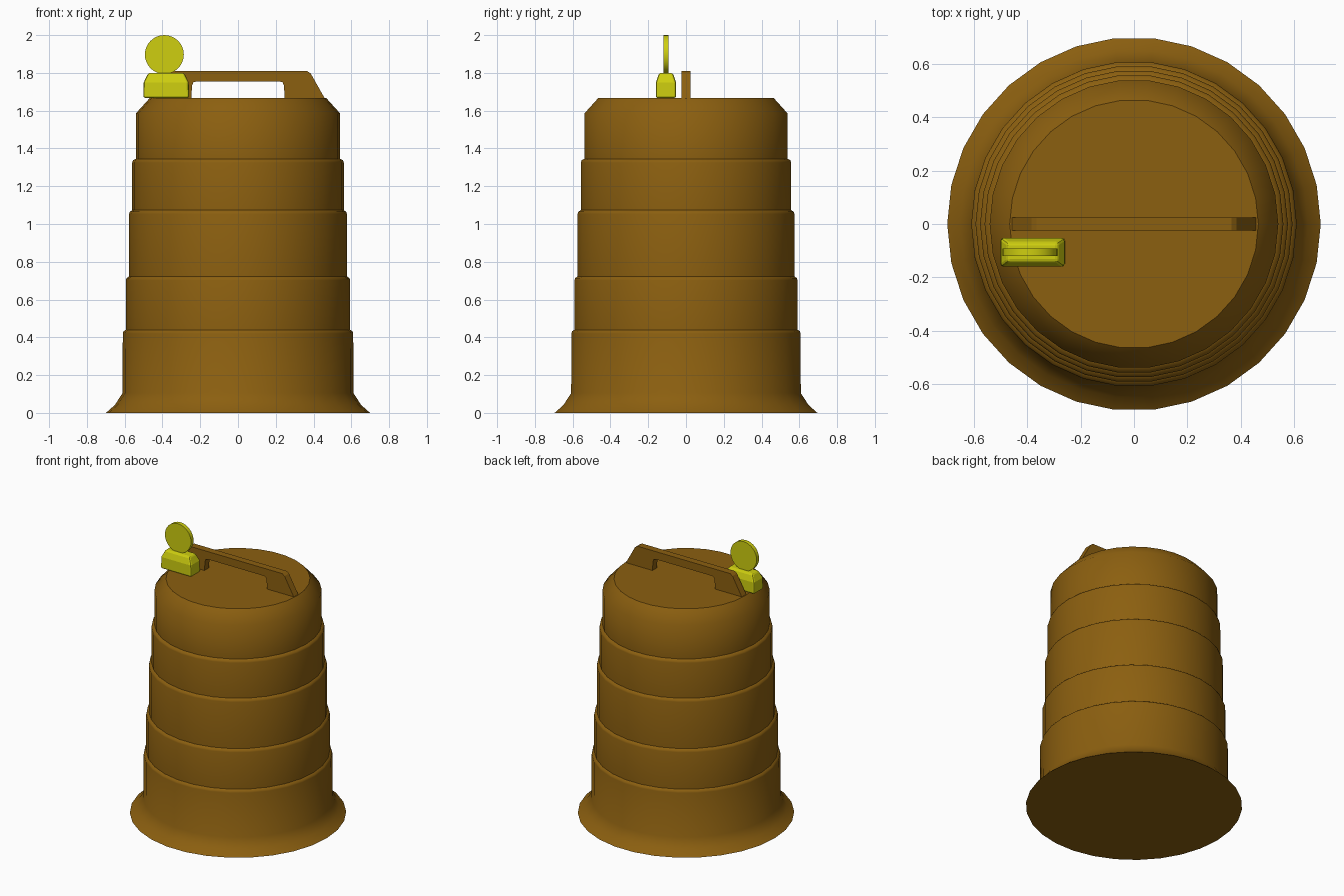
import bpy, bmesh, math
from mathutils import Matrix, Vector

if "Cube" in bpy.data.objects:
    bpy.data.objects.remove(bpy.data.objects["Cube"])


def material(name, color):
    m = bpy.data.materials.new(name)
    m.diffuse_color = color
    m.use_nodes = True
    m.node_tree.nodes["Principled BSDF"].inputs["Base Color"].default_value = m.diffuse_color
    return m


ORANGE = material("drum_orange", (0.26, 0.115, 0.005, 1))
YELLOW = material("light_yellow", (0.62, 0.62, 0.005, 1))


def finish(bm, name, mat, angle=None):
    bmesh.ops.recalc_face_normals(bm, faces=bm.faces[:])
    mesh = bpy.data.meshes.new(name)
    bm.to_mesh(mesh)
    bm.free()
    mesh.materials.append(mat)
    ob = bpy.data.objects.new(name, mesh)
    bpy.context.collection.objects.link(ob)
    if angle:
        bpy.ops.object.select_all(action='DESELECT')
        ob.select_set(True)
        bpy.context.view_layer.objects.active = ob
        bpy.ops.object.shade_smooth_by_angle(angle=math.radians(angle))
    return ob


def lathe(name, profile, sides, mat, matrix=Matrix(), angle=45):
    """Closed solid of revolution from (radius, height) points."""
    bm = bmesh.new()
    rings = []
    for r, z in profile:
        rings.append([bm.verts.new(matrix @ Vector((
            r * math.cos(2 * math.pi * i / sides),
            r * math.sin(2 * math.pi * i / sides), z))) for i in range(sides)])
    for a, b in zip(rings, rings[1:]):
        for i in range(sides):
            j = (i + 1) % sides
            bm.faces.new((a[i], a[j], b[j], b[i]))
    bm.faces.new(rings[0][::-1])
    bm.faces.new(rings[-1])
    return finish(bm, name, mat, angle)


# Drum: flared foot, five stepped tiers, chamfered shoulder
profile = [(0.70, 0), (0.69, 0.008), (0.652, 0.042), (0.611, 0.105)]
tiers = [(0.61, 0.105, 0.44), (0.594, 0.44, 0.722), (0.577, 0.722, 1.073),
         (0.56, 1.073, 1.345), (0.541, 1.345, 1.585)]
for k, (r, low, high) in enumerate(tiers):
    if k:
        profile.append((r, low))
    if k < len(tiers) - 1:
        profile += [(r, high - 0.02), (r - 0.004, high - 0.008)]
    else:
        profile.append((r, high))
profile.append((0.466, 1.668))
lathe("drum_body", profile, 30, ORANGE)

# Handle: half arch outline, mirrored and extruded along y
half = [(0.462, 1.66), (0.385, 1.797), (0.366, 1.81)]
inner = [(0.22, 1.755), (0.236, 1.75), (0.243, 1.735), (0.248, 1.66)]
outline = (half + [(-x, z) for x, z in reversed(half)]
           + [(-x, z) for x, z in reversed(inner)] + inner)
bm = bmesh.new()
face = bm.faces.new([bm.verts.new((x, -0.025, z)) for x, z in outline])
ext = bmesh.ops.extrude_face_region(bm, geom=[face])
bmesh.ops.translate(bm, vec=(0, 0.05, 0),
                    verts=[v for v in ext["geom"] if isinstance(v, bmesh.types.BMVert)])
finish(bm, "carry_handle", ORANGE)

# Battery box of the warning light: box with a tapered top
bm = bmesh.new()
rings = []
for z, hx, hy in ((1.667, 0.121, 0.054), (1.75, 0.119, 0.053), (1.8, 0.095, 0.036)):
    rings.append([bm.verts.new((-0.38 + sx * hx, -0.106 + sy * hy, z))
                  for sx, sy in ((-1, -1), (1, -1), (1, 1), (-1, 1))])
bm.faces.new(rings[0][::-1])
bm.faces.new(rings[-1])
for a, b in zip(rings, rings[1:]):
    for i in range(4):
        j = (i + 1) % 4
        bm.faces.new((a[i], a[j], b[j], b[i]))
box = finish(bm, "light_battery_box", YELLOW)
bevel = box.modifiers.new("soft_edges", 'BEVEL')
bevel.width = 0.011
bevel.segments = 2
bevel.limit_method = 'ANGLE'

# Lens disc standing on the battery box
lens = Matrix.Translation((-0.39, -0.106, 1.897)) @ Matrix.Rotation(math.pi / 2, 4, 'X')
lathe("light_lens", [(0.103, -0.014), (0.103, 0.014)], 32, YELLOW, lens)
